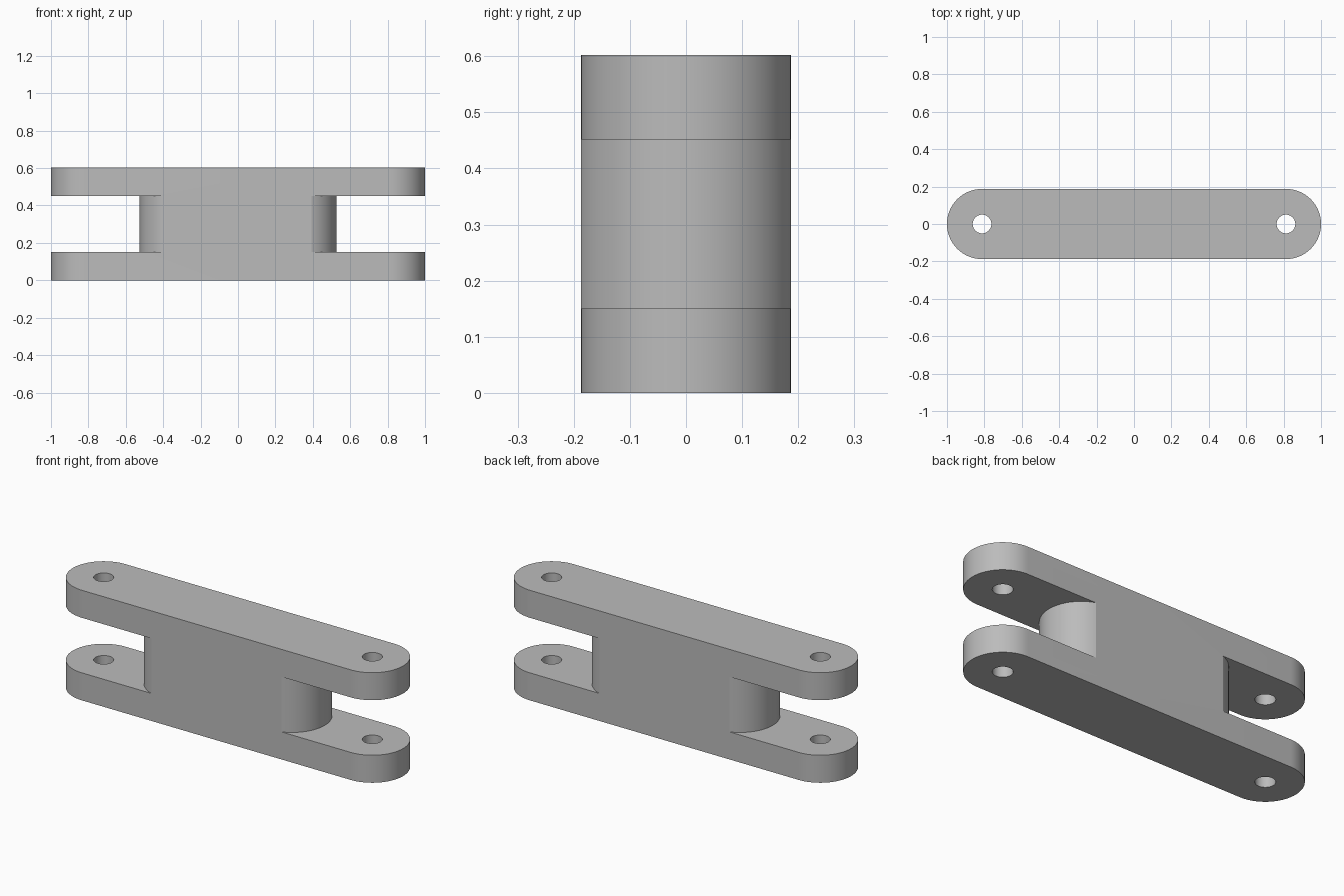
import bpy, bmesh, math

cube = bpy.data.objects.get("Cube")
if cube:
    bpy.data.objects.remove(cube, do_unlink=True)

HEIGHT, PLATE = 0.602, 0.1505      # overall height, thickness of each plate
END_X, END_R = 0.8125, 0.1875      # rounded plate ends
HOLE_R = 0.05
CORE_X, CORE_R = 0.327, 0.199      # rounded ends of the central block

grey = bpy.data.materials.new("plain grey")
grey.use_nodes = True
colour = (0.5, 0.5, 0.5, 1)
grey.diffuse_color = colour
grey.node_tree.nodes["Principled BSDF"].inputs["Base Color"].default_value = colour


def arc(cx, radius, start, end, steps):
    angles = [math.radians(start + (end - start) * i / steps) for i in range(steps + 1)]
    return [(cx + radius * math.cos(a), radius * math.sin(a)) for a in angles]


def prism(name, outline, z0, z1):
    bm = bmesh.new()
    face = bm.faces.new([bm.verts.new((x, y, z0)) for x, y in outline])
    top = bmesh.ops.extrude_face_region(bm, geom=[face])["geom"]
    bmesh.ops.translate(bm, vec=(0, 0, z1 - z0),
                        verts=[g for g in top if isinstance(g, bmesh.types.BMVert)])
    bmesh.ops.recalc_face_normals(bm, faces=bm.faces)
    mesh = bpy.data.meshes.new(name)
    bm.to_mesh(mesh)
    bm.free()
    mesh.materials.append(grey)
    obj = bpy.data.objects.new(name, mesh)
    bpy.context.collection.objects.link(obj)
    return obj


# Solid link with rounded ends
link = prism("double_link",
             arc(END_X, END_R, -90, 90, 48) + arc(-END_X, END_R, 90, 270, 48), 0, HEIGHT)

# Slots between the plates and pin holes through them, at both ends
slot = arc(CORE_X, CORE_R, -90, 90, 48) + [(1.2, CORE_R), (1.2, -CORE_R)]
hole = arc(END_X, HOLE_R, 0, 360, 40)[:-1]
cutters = []
for side, sign in (("left", 1), ("right", -1)):
    for part, outline, z0, z1 in (("slot", slot, PLATE, HEIGHT - PLATE),
                                  ("pin_hole", hole, -0.1, HEIGHT + 0.1)):
        cutters.append(prism(f"{side}_{part}_cutter",
                             [(sign * x, y) for x, y in outline], z0, z1))

bpy.context.view_layer.objects.active = link
for cutter in cutters:
    cutter.hide_render = True
    mod = link.modifiers.new(cutter.name, "BOOLEAN")
    mod.operation = "DIFFERENCE"
    mod.solver = "EXACT"
    mod.object = cutter
    bpy.ops.object.modifier_apply(modifier=mod.name)
for cutter in cutters:
    bpy.data.objects.remove(cutter, do_unlink=True)

# Smooth the round walls, keeping the block's corner lines sharp
bpy.ops.object.select_all(action="DESELECT")
link.select_set(True)
bpy.ops.object.shade_smooth_by_angle(angle=math.radians(12))
